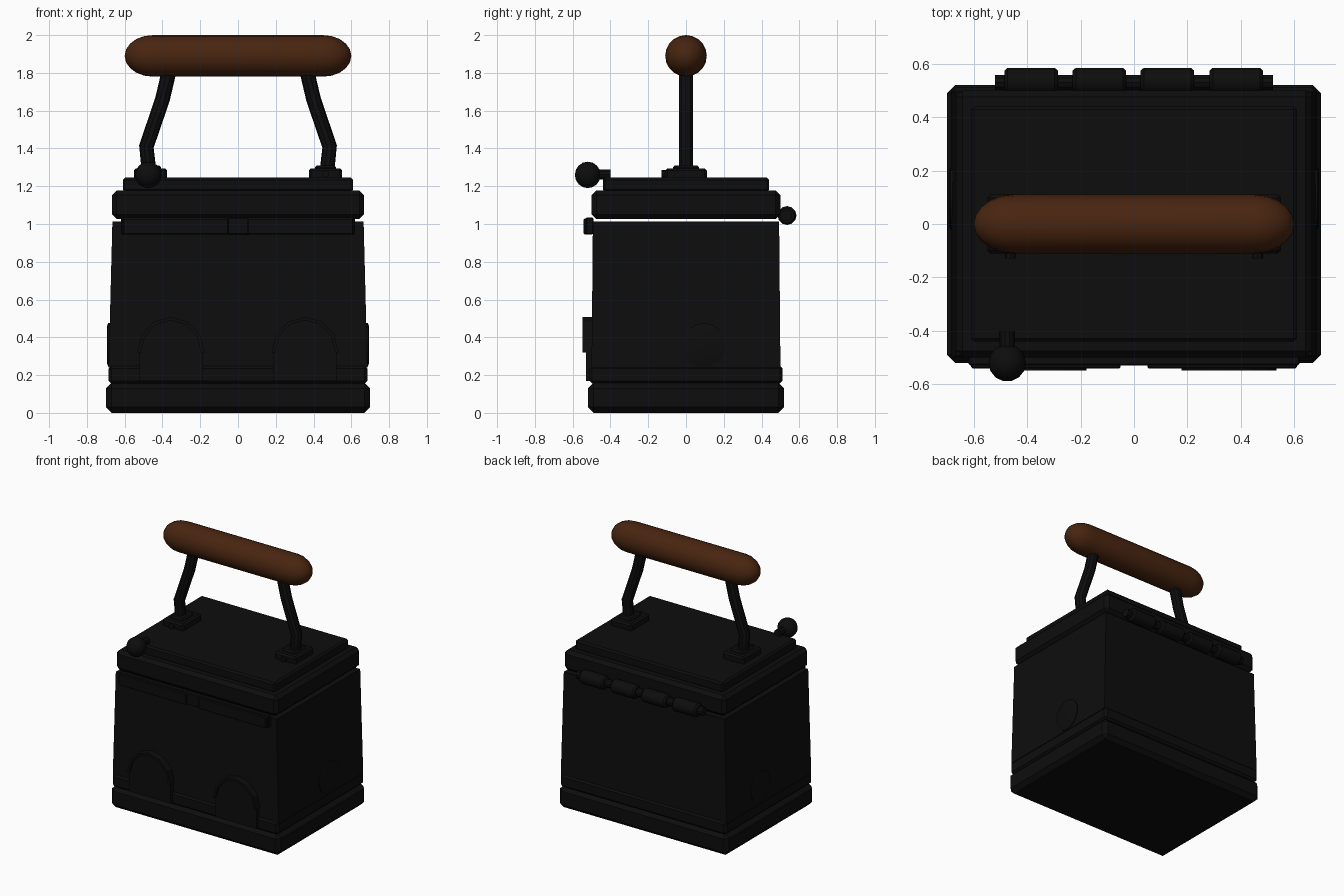
import bpy, bmesh, math
from mathutils import Vector

if "Cube" in bpy.data.objects:
    bpy.data.objects.remove(bpy.data.objects["Cube"])


def material(name, rgb):
    m = bpy.data.materials.new(name)
    m.diffuse_color = (*rgb, 1)
    m.use_nodes = True
    m.node_tree.nodes["Principled BSDF"].inputs["Base Color"].default_value = m.diffuse_color
    return m


IRON = material("black_iron", (0.004, 0.004, 0.004))
WOOD = material("brown_wood", (0.065, 0.018, 0.005))


def finish(bm, name, mat=IRON, bevel=0.0, smooth=False):
    bmesh.ops.recalc_face_normals(bm, faces=bm.faces)
    if bevel:
        bmesh.ops.bevel(bm, geom=list(bm.edges), offset=bevel, segments=1,
                        affect='EDGES', clamp_overlap=True)
    me = bpy.data.meshes.new(name)
    bm.to_mesh(me)
    bm.free()
    me.materials.append(mat)
    ob = bpy.data.objects.new(name, me)
    bpy.context.collection.objects.link(ob)
    if smooth:
        bpy.ops.object.select_all(action='DESELECT')
        ob.select_set(True)
        bpy.context.view_layer.objects.active = ob
        bpy.ops.object.shade_smooth_by_angle(angle=math.radians(35))
    return ob


def box(name, x, y, z, bevel=0.0, taper=(0, 0)):
    """Box from (min, max) ranges; taper pulls the top edges inward."""
    bm = bmesh.new()
    bmesh.ops.create_cube(bm, size=1)
    for v in bm.verts:
        s, top = v.co.copy(), v.co.z > 0
        v.co = [r[0] if c < 0 else r[1] for c, r in zip(s, (x, y, z))]
        if top:
            v.co.x -= math.copysign(taper[0], s.x)
            v.co.y -= math.copysign(taper[1], s.y)
    return finish(bm, name, bevel=bevel)


def lathe(name, start, axis, profile, sides, mat=IRON):
    """Round part: profile of (distance along axis, radius)."""
    q = Vector((0, 0, 1)).rotation_difference(Vector(axis))
    bm = bmesh.new()
    rings = []
    for d, r in profile:
        rings.append([bm.verts.new(Vector(start) + q @ Vector(
            (r * math.cos(2 * math.pi * i / sides), r * math.sin(2 * math.pi * i / sides), d)))
            for i in range(sides)])
    for a, b in zip(rings, rings[1:]):
        for i in range(sides):
            j = (i + 1) % sides
            bm.faces.new((a[i], a[j], b[j], b[i]))
    bm.faces.new(rings[0])
    bm.faces.new(rings[-1])
    bmesh.ops.remove_doubles(bm, verts=bm.verts, dist=1e-5)
    return finish(bm, name, mat, smooth=True)


def plate(name, outline, y0, y1):
    """Outline in x, z extruded from y0 to y1."""
    bm = bmesh.new()
    f = bm.faces.new([bm.verts.new((x, y0, z)) for x, z in outline])
    ext = bmesh.ops.extrude_face_region(bm, geom=[f])["geom"]
    bmesh.ops.translate(bm, vec=(0, y1 - y0, 0),
                        verts=[v for v in ext if isinstance(v, bmesh.types.BMVert)])
    return finish(bm, name)


# Box body and lid
box("base", (-.7, .7), (-.52, .52), (0, .16), .03)
box("plinth", (-.685, .685), (-.512, .512), (.155, .25), .015)
box("body", (-.685, .685), (-.5, .5), (.24, 1.012), 0, (.02, .007))
box("lid", (-.667, .667), (-.5, .5), (1.026, 1.178), .025)
box("lid_top_plate", (-.61, .61), (-.44, .44), (1.17, 1.245), .012)

# Front latch strip
box("latch_strip", (-.62, .62), (-.53, -.49), (.945, 1.035), .006)
for s in (-1, 1):
    box("latch_plate", tuple(sorted((s * .05, s * .61))), (-.542, -.5), (.945, 1.03), .006)

# Arched vents with hoods
for s in (-1, 1):
    cx = s * .355
    def arc(rx, rz):
        return [(cx + rx * math.cos(math.pi * i / 6), .32 + rz * math.sin(math.pi * i / 6))
                for i in range(7)]
    plate("vent_door", [(cx - .17, .17), (cx + .17, .17)] + arc(.17, .175), -.49, -.53)
    plate("vent_hood", arc(.178, .188) + arc(.16, .17)[::-1], -.49, -.549)

# Round side plugs
for s in (-1, 1):
    lathe("side_plug", (s * .66, .095, .36), (s, 0, 0), [(0, .115), (.028, .115), (.033, .1)], 20)

# Back hinge
lathe("hinge_pin", (-.52, .53, 1.045), (1, 0, 0), [(0, .03), (1.04, .03)], 10)
for cx in (-.385, -.13, .125, .383):
    lathe("hinge_knuckle", (cx - .1, .535, 1.045), (1, 0, 0),
          [(0, .04), (.012, .05), (.188, .05), (.2, .04)], 12)

# Lid knob
lathe("knob_stem", (-.475, -.43, 1.262), (0, -1, 0), [(-.03, .028), (.05, .028)], 10)
lathe("knob", (-.475, -.52, 1.26), (0, 0, 1),
      [(-.07 * math.cos(math.pi * i / 8), .07 * math.sin(math.pi * i / 8)) for i in range(9)], 14)

# Handle brackets, pins and bent legs
for s in (-1, 1):
    cx = s * .463
    box("bracket_foot", (cx - .088, cx + .088), (-.11, .11), (1.235, 1.295), .012)
    box("bracket_top", (cx - .055, cx + .055), (-.07, .07), (1.28, 1.31), .01)
    lathe("bracket_pin", (cx, -.13, 1.265), (0, 1, 0), [(0, .02), (.26 - .16, .02)], 8)
    path = [Vector((s * x, 0, z)) for x, z in
            ((.47, 1.27), (.485, 1.41), (.40, 1.66), (.36, 1.83))]
    bm = bmesh.new()
    rings = []
    for k, p in enumerate(path):
        t = (path[min(k + 1, 3)] - path[max(k - 1, 0)]).normalized()
        side = Vector((0, 1, 0)).cross(t)
        rings.append([bm.verts.new(p + .039 * (side * math.cos(math.pi * i / 5)
                      + Vector((0, 1, 0)) * math.sin(math.pi * i / 5))) for i in range(10)])
    for a, b in zip(rings, rings[1:]):
        for i in range(10):
            bm.faces.new((a[i], a[(i + 1) % 10], b[(i + 1) % 10], b[i]))
    bm.faces.new(rings[0])
    bm.faces.new(rings[-1])
    finish(bm, "handle_leg", smooth=True)

# Wooden grip with rounded ends
ends = [(.45 + .15 * math.sin(math.pi * i / 10), .11 * math.cos(math.pi * i / 10)) for i in range(6)]
lathe("grip", (0, 0, 1.89), (1, 0, 0), [(-d, r) for d, r in ends[::-1]] + ends, 20, WOOD)
